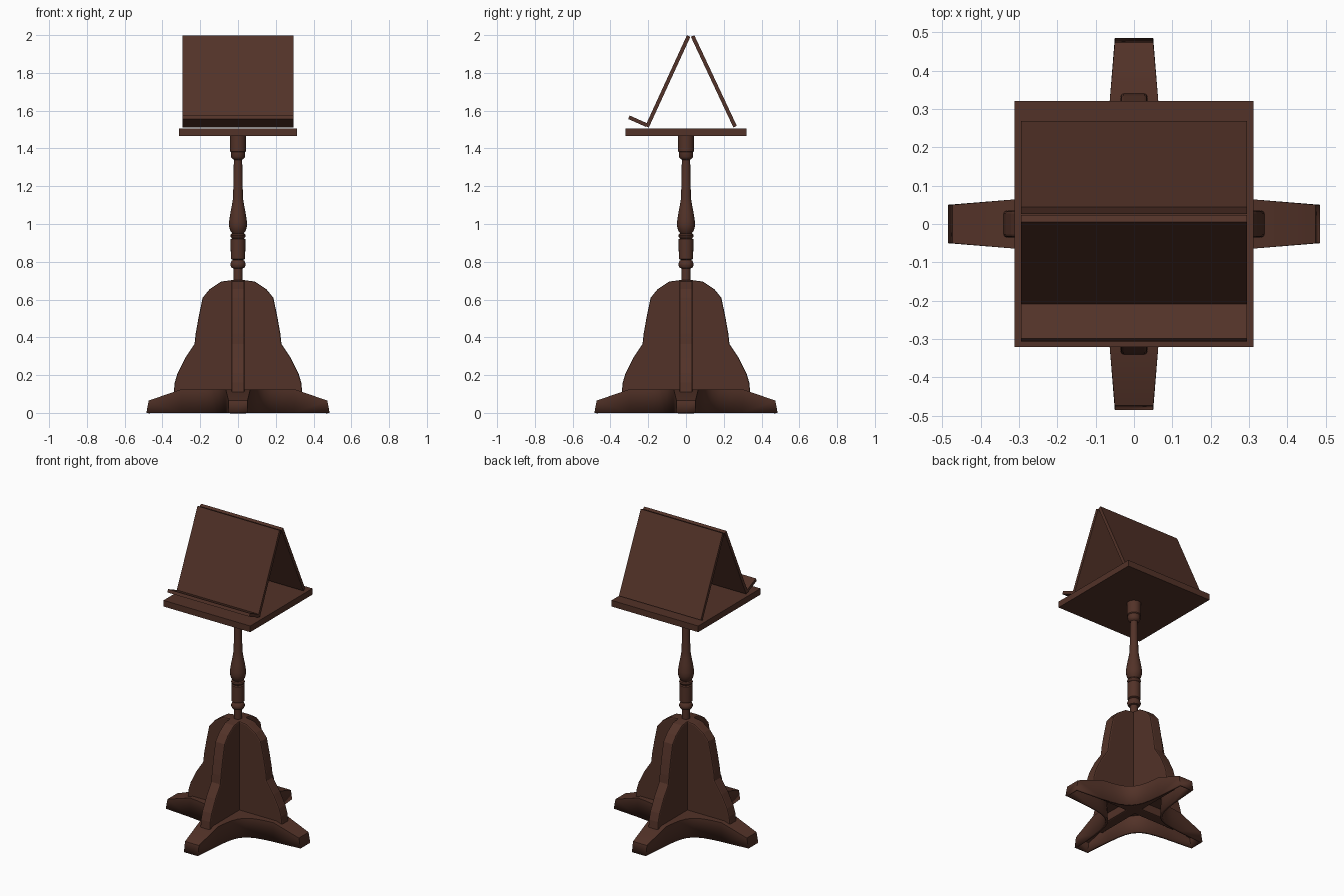
import bpy, bmesh, math
from mathutils import Vector, Matrix

if "Cube" in bpy.data.objects:
    bpy.data.objects.remove(bpy.data.objects["Cube"])

wood = bpy.data.materials.new("dark brown wood")
wood.diffuse_color = (0.085, 0.032, 0.021, 1)
wood.use_nodes = True
wood.node_tree.nodes["Principled BSDF"].inputs["Base Color"].default_value = wood.diffuse_color


def finish(name, bm, smooth=None, bevel=0):
    bmesh.ops.remove_doubles(bm, verts=bm.verts, dist=1e-5)
    bmesh.ops.recalc_face_normals(bm, faces=bm.faces)
    me = bpy.data.meshes.new(name)
    bm.to_mesh(me)
    bm.free()
    ob = bpy.data.objects.new(name, me)
    bpy.context.collection.objects.link(ob)
    me.materials.append(wood)
    if bevel:
        m = ob.modifiers.new("soft edges", 'BEVEL')
        m.width, m.segments, m.limit_method = bevel, 2, 'ANGLE'
        m.angle_limit = math.radians(50)
    if smooth:
        bpy.ops.object.select_all(action='DESELECT')
        ob.select_set(True)
        bpy.context.view_layer.objects.active = ob
        bpy.ops.object.shade_smooth_by_angle(angle=math.radians(smooth))
    return ob


def box(name, centre, size, tilt=0):
    bm = bmesh.new()
    bmesh.ops.create_cube(bm, size=1, matrix=Matrix.Translation(centre)
                          @ Matrix.Rotation(tilt, 4, 'X') @ Matrix.Diagonal((*size, 1)))
    return finish(name, bm)


def slab(name, a, b, thick, half_x):
    """Flat board running between two (y, z) points."""
    d = Vector((b[0] - a[0], b[1] - a[1]))
    return box(name, (0, (a[0] + b[0]) / 2, (a[1] + b[1]) / 2),
               (2 * half_x, d.length, thick), math.atan2(d.y, d.x))


# Cross-shaped hollow base: half outline of one arm (distance out, half width, top height)
arm = [(0.12, 0.12, 0.125), (0.145, 0.1, 0.125), (0.18, 0.085, 0.125), (0.23, 0.074, 0.125),
       (0.30, 0.065, 0.125), (0.485, 0.05, 0.065)]
bm = bmesh.new()
for k in range(4):
    rot = Matrix.Rotation(k * math.pi / 2, 3, 'Z')
    P = lambda r, w, z: bm.verts.new(rot @ Vector((r, w, z)))
    for (r0, w0, z0), (r1, w1, z1) in zip(arm, arm[1:]):
        t0, t1 = (r - 0.012 if r > 0.4 else r for r in (r0, r1))
        bm.faces.new([P(t0, -w0, z0), P(t1, -w1, z1), P(t1, w1, z1), P(t0, w0, z0)])
        for s in (-1, 1):
            bm.faces.new([P(r0, s * w0, 0), P(r1, s * w1, 0), P(t1, s * w1, z1), P(t0, s * w0, z0)])
    r, w, z = arm[-1]
    bm.faces.new([P(r, -w, 0), P(r, w, 0), P(r - 0.012, w, z), P(r - 0.012, -w, z)])
    bm.faces.new([P(0, 0, 0.125), P(0.12, -0.12, 0.125), P(0.12, 0.12, 0.125)])
base = finish("cross_base", bm, smooth=30)
shell = base.modifiers.new("wall", 'SOLIDIFY')
shell.thickness, shell.offset = 0.015, -1

# Two crossed bell-shaped fins
half = [(0.335, 0.06), (0.34, 0.11), (0.335, 0.16), (0.32, 0.21), (0.28, 0.29), (0.23, 0.365),
        (0.224, 0.42), (0.208, 0.51), (0.187, 0.61), (0.15, 0.655), (0.09, 0.695), (0.03, 0.703)]
outline = half + [(-x, z) for x, z in reversed(half)]
for k, name in enumerate(("side_fins", "front_back_fins")):
    bm = bmesh.new()
    face = bm.faces.new([bm.verts.new((x, -0.035, z)) for x, z in outline])
    ext = bmesh.ops.extrude_face_region(bm, geom=[face])["geom"]
    bmesh.ops.translate(bm, vec=(0, 0.07, 0), verts=[v for v in ext if isinstance(v, bmesh.types.BMVert)])
    bm.transform(Matrix.Rotation(k * math.pi / 2, 4, 'Z'))
    finish(name, bm, bevel=0.008)

# Turned column
turning = [(0, 0.68), (0.024, 0.68), (0.024, 0.765), (0.034, 0.768), (0.04, 0.78), (0.04, 0.79),
           (0.034, 0.805), (0.028, 0.81), (0.038, 0.815), (0.039, 0.92), (0.03, 0.924), (0.038, 0.93),
           (0.041, 0.938), (0.038, 0.946), (0.03, 0.95), (0.041, 0.965), (0.048, 0.99), (0.047, 1.015),
           (0.04, 1.06), (0.032, 1.10), (0.026, 1.14), (0.022, 1.34), (0.03, 1.345), (0.037, 1.355),
           (0.037, 1.38), (0.042, 1.385), (0.042, 1.47), (0, 1.47)]
bm = bmesh.new()
vs = [bm.verts.new((r, 0, z)) for r, z in turning]
es = [bm.edges.new(p) for p in zip(vs, vs[1:])]
bmesh.ops.spin(bm, geom=vs + es, cent=(0, 0, 0), axis=(0, 0, 1), angle=2 * math.pi, steps=20)
finish("turned_column", bm, smooth=40)

# Table board, the two leaning panels and the book lip
box("table_board", (0, 0, 1.485), (0.624, 0.64, 0.04))
slab("front_panel", (-0.206, 1.515), (0.014, 1.995), 0.02, 0.295)
slab("back_panel", (0.26, 1.515), (0.035, 1.995), 0.02, 0.295)
slab("book_lip", (-0.207, 1.523), (-0.302, 1.565), 0.02, 0.295)
